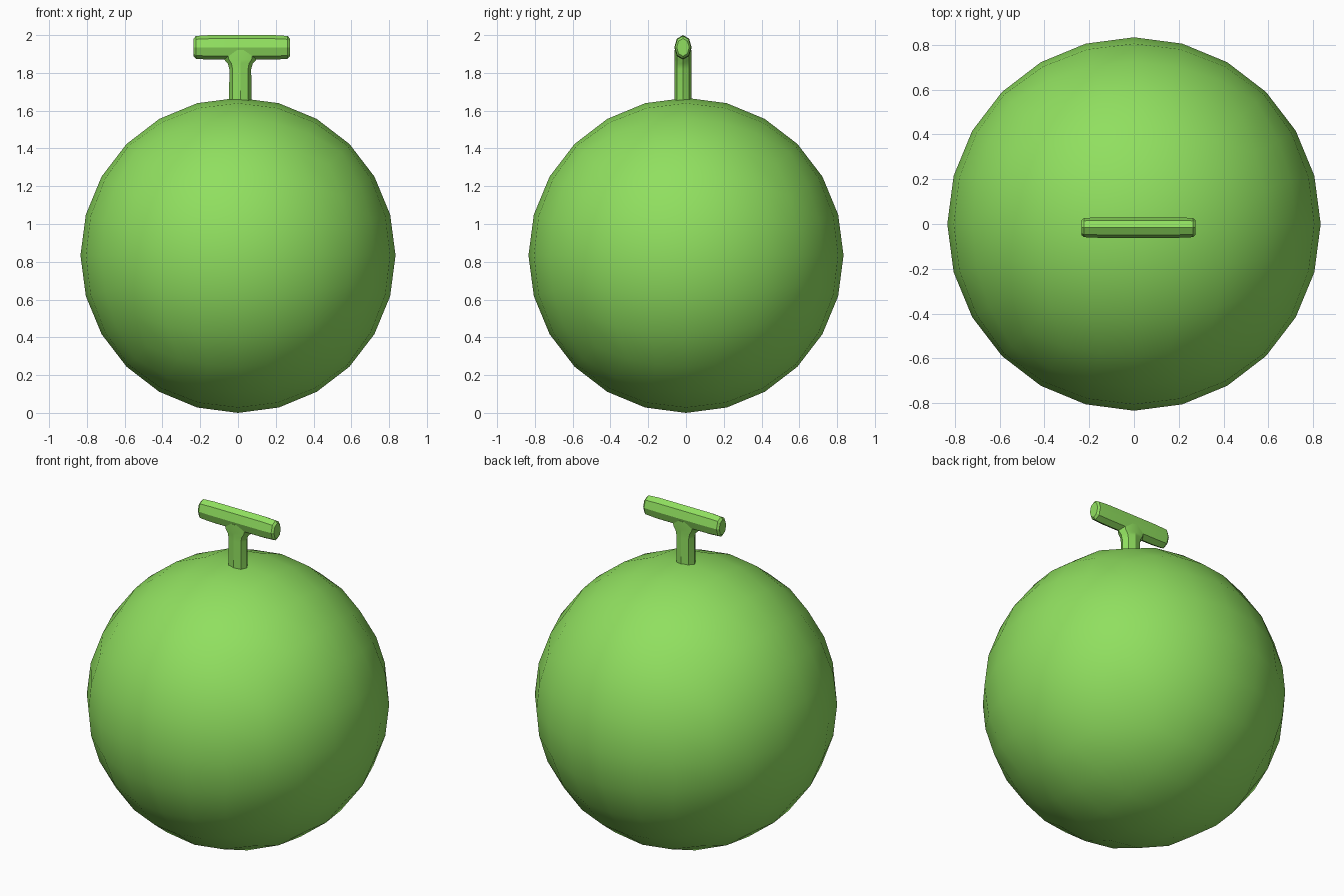
import bpy, bmesh, math
from mathutils import Vector

if "Cube" in bpy.data.objects:
    bpy.data.objects.remove(bpy.data.objects["Cube"])

green = bpy.data.materials.new("leaf green")
green.diffuse_color = (0.28, 0.74, 0.115, 1)
green.use_nodes = True
green.node_tree.nodes["Principled BSDF"].inputs["Base Color"].default_value = green.diffuse_color


def make_object(name, bm, angle):
    bmesh.ops.recalc_face_normals(bm, faces=bm.faces)
    mesh = bpy.data.meshes.new(name)
    bm.to_mesh(mesh)
    bm.free()
    mesh.materials.append(green)
    obj = bpy.data.objects.new(name, mesh)
    bpy.context.collection.objects.link(obj)
    bpy.ops.object.select_all(action='DESELECT')
    obj.select_set(True)
    bpy.context.view_layer.objects.active = obj
    bpy.ops.object.shade_smooth_by_angle(angle=math.radians(angle))
    return obj


def loft(bm, rings):
    """Skin a list of equal-length point rings and cap the ends."""
    loops = [[bm.verts.new(p) for p in ring] for ring in rings]
    n = len(loops[0])
    for a, b in zip(loops, loops[1:]):
        for i in range(n):
            j = (i + 1) % n
            bm.faces.new((a[i], a[j], b[j], b[i]))
    bm.faces.new(loops[0])
    bm.faces.new(loops[-1])


def octagon():
    return [(math.cos(i * math.pi / 4), math.sin(i * math.pi / 4)) for i in range(8)]


# Round fruit body: cube divided in six, rounded with nearly even angles
R = 0.834
bm = bmesh.new()
bmesh.ops.create_cube(bm, size=2)
bmesh.ops.subdivide_edges(bm, edges=bm.edges[:], cuts=5, use_grid_fill=True)
for v in bm.verts:
    warped = Vector([math.tan(c * math.pi / 4) for c in v.co])
    v.co = warped.normalized() * R + Vector((0, 0, R))
make_object("fruit_body", bm, 40)

# Upright stem, flaring where it meets the crossbar
CX, CY = 0.012, -0.016
bm = bmesh.new()
loft(bm, [[(CX + rx * c, CY + 0.045 * s, z) for c, s in octagon()]
          for z, rx in ((1.61, 0.059), (1.82, 0.058), (1.85, 0.066), (1.87, 0.085), (1.92, 0.1))])
make_object("stem", bm, 25)

# Crossbar with bevelled ends
CX = 0.02
bm = bmesh.new()
loft(bm, [[(CX + x, CY + 0.046 * k * c, 1.935 + 0.065 * k * s) for c, s in octagon()]
          for x, k in ((-0.255, 0.72), (-0.243, 0.93), (-0.17, 1), (0.17, 1), (0.243, 0.93), (0.255, 0.72))])
make_object("stem_crossbar", bm, 25)
